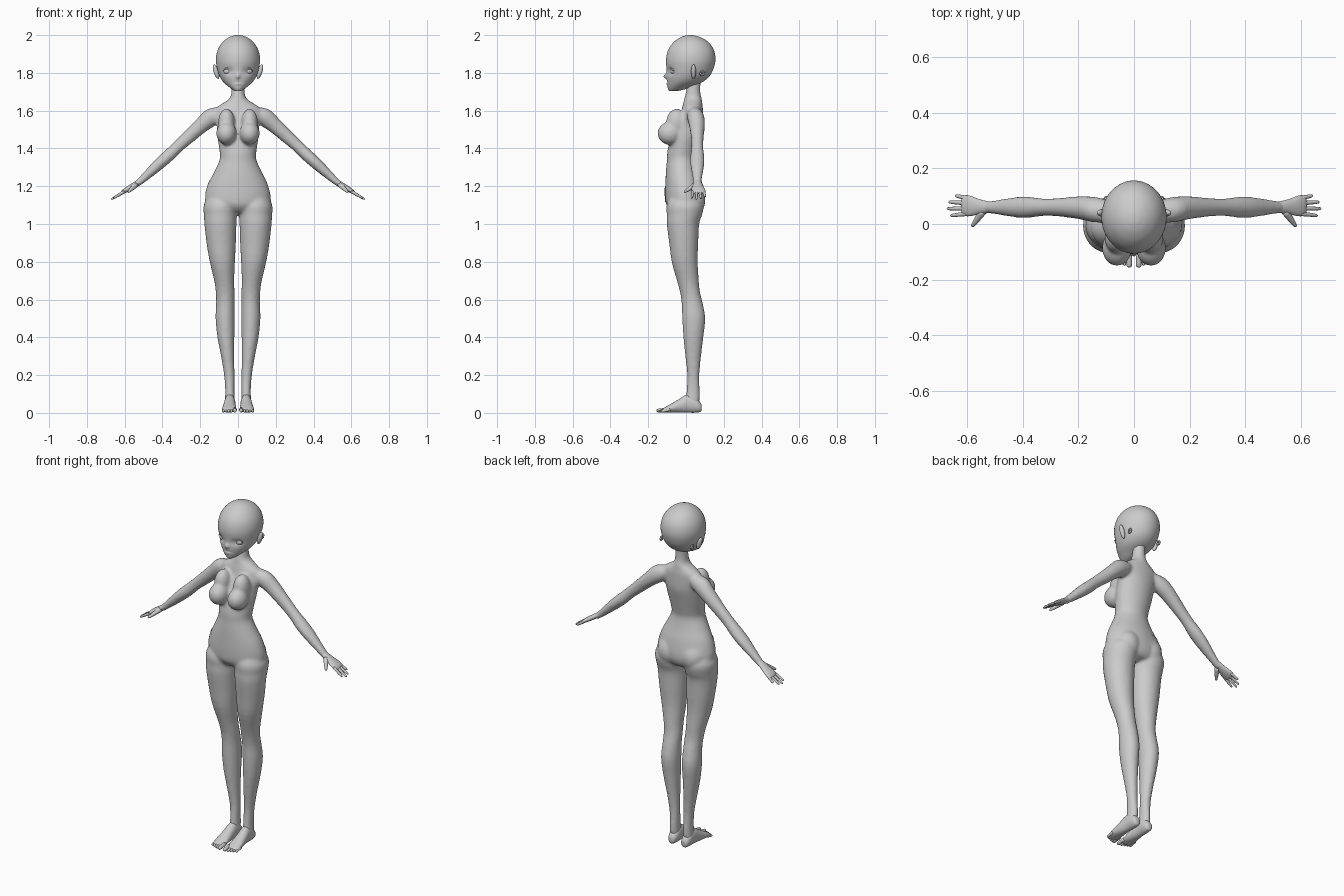
import bpy, bmesh, math
from mathutils import Vector, Matrix

X, Y, Z = Vector((1, 0, 0)), Vector((0, 1, 0)), Vector((0, 0, 1))
grey = bpy.data.materials.new("plain grey")
grey.diffuse_color = (0.6, 0.6, 0.6, 1)


def spline(rows, steps):
    """Catmull-Rom through rows of numbers."""
    out = []
    for i in range(len(rows) - 1):
        a, b = rows[max(i - 1, 0)], rows[i]
        c, d = rows[i + 1], rows[min(i + 2, len(rows) - 1)]
        for s in range(steps):
            t = s / steps
            out.append([0.5 * (2 * q + (r - p) * t + (2 * p - 5 * q + 4 * r - w) * t * t
                               + (3 * q - p - 3 * r + w) * t ** 3)
                        for p, q, r, w in zip(a, b, c, d)])
    return out + [list(rows[-1])]


def loft(bm, rows, u, v, side=1, steps=3, n=24):
    """Rows are x, y, z, radius along u, radius along v; side -1 mirrors in x."""
    rings = []
    for x, y, z, ru, rv in spline(rows, steps):
        ring = []
        for k in range(n):
            a = 2 * math.pi * k / n
            p = Vector((x, y, z)) + u * ru * math.cos(a) + v * rv * math.sin(a)
            ring.append(bm.verts.new((p.x * side, p.y, p.z)))
        rings.append(ring)
    for a, b in zip(rings, rings[1:]):
        for k in range(n):
            bm.faces.new((a[k], a[(k + 1) % n], b[(k + 1) % n], b[k]))
    bm.faces.new(rings[0])
    bm.faces.new(rings[-1])


def ball(bm, centre, radii, side=1, tilt=0):
    m = (Matrix.Translation((centre[0] * side, centre[1], centre[2]))
         @ Matrix.Rotation(tilt * side, 4, 'Y') @ Matrix.Diagonal((*radii, 1)))
    bmesh.ops.create_uvsphere(bm, u_segments=20, v_segments=12, radius=1, matrix=m)


def digit(bm, start, end, r0, r1, side=1):
    """Tapered finger or toe with a rounded tip."""
    a, b = Vector(start), Vector(end)
    d = (b - a).normalized()
    u = d.cross(Z).normalized()
    ts = ((0, r0), (0.5, (r0 + r1) / 2), (0.85, r1), (0.96, r1 * 0.7), (1, r1 * 0.15))
    loft(bm, [(*a.lerp(b, t), r, r) for t, r in ts], u, u.cross(d), side, 2, 10)


def finish(name, bm):
    bmesh.ops.recalc_face_normals(bm, faces=bm.faces[:])
    me = bpy.data.meshes.new(name)
    bm.to_mesh(me)
    bm.free()
    me.materials.append(grey)
    me.shade_smooth()
    ob = bpy.data.objects.new(name, me)
    bpy.context.collection.objects.link(ob)
    return ob


# Body: torso, limbs and rounded masses fused into one skin
bm = bmesh.new()
loft(bm, [(0, .045, 1.77, .032, .034), (0, .038, 1.70, .035, .038), (0, .037, 1.665, .044, .046),
          (0, .036, 1.64, .08, .05), (0, .034, 1.615, .115, .055), (0, .03, 1.58, .125, .06),
          (0, .015, 1.52, .113, .075), (0, -.005, 1.45, .107, .08), (0, -.02, 1.38, .097, .079),
          (0, -.024, 1.34, .097, .077), (0, -.02, 1.28, .124, .086), (0, -.012, 1.22, .154, .097),
          (0, -.006, 1.15, .173, .104), (0, -.004, 1.10, .168, .1), (0, 0, 1.065, .12, .075),
          (0, 0, 1.055, .06, .04)], X, Y, n=40)
leg = [(.092, -.006, 1.16, .06, .07), (.092, -.005, 1.10, .09, .098), (.093, -.008, 1.05, .088, .094),
       (.093, -.016, 1.0, .085, .086), (.089, -.012, .9, .078, .077), (.083, -.007, .8, .067, .069),
       (.073, .01, .7, .053, .058), (.068, .021, .64, .05, .053), (.067, .033, .58, .049, .056),
       (.068, .041, .5, .051, .061), (.064, .039, .4, .045, .053), (.055, .038, .3, .035, .042),
       (.046, .039, .2, .028, .032), (.043, .038, .12, .025, .035), (.043, .036, .07, .026, .037),
       (.043, .036, .03, .022, .03)]
arm = [(.07, .045, 1.60, .03, .03), (.13, .05, 1.572, .045, .05), (.19, .058, 1.525, .042, .042),
       (.26, .06, 1.462, .034, .036), (.32, .06, 1.408, .031, .032), (.37, .06, 1.36, .037, .033),
       (.42, .06, 1.315, .037, .031), (.48, .06, 1.26, .028, .024), (.53, .06, 1.215, .021, .017),
       (.55, .06, 1.2, .018, .013)]
for s in (1, -1):
    loft(bm, leg, X, Y, s)
    loft(bm, arm, Y, Vector((.7, 0, .7)), s)
    ball(bm, (.061, -.086, 1.48), (.054, .065, .061), s)     # bust
    ball(bm, (.061, -.05, 1.535), (.045, .056, .075), s)
    ball(bm, (.076, .027, 1.125), (.075, .076, .085), s)     # seat
body = finish("body", bm)
remesh = body.modifiers.new("skin", 'REMESH')
remesh.mode, remesh.voxel_size, remesh.use_smooth_shade = 'VOXEL', .008, True
relax = body.modifiers.new("relax", 'SMOOTH')
relax.factor, relax.iterations = .5, 7

# Thin fabric strip around one hip
bm = bmesh.new()
cols = []
for k in range(25):
    t = k / 24                                   # front to back round the -x side
    a = math.pi * (t - .5)
    top = 1.19 + .04 * math.sin(math.pi * t) + .015 * t
    cols.append([bm.verts.new((-.17 * math.cos(a), -.01 + .108 * math.sin(a), top - .08 * j / 8))
                 for j in range(9)])
for a, b in zip(cols, cols[1:]):
    for j in range(8):
        bm.faces.new((a[j], b[j], b[j + 1], a[j + 1]))
strip = finish("hip_strip", bm)
wrap = strip.modifiers.new("wrap", 'SHRINKWRAP')
wrap.target, wrap.offset, wrap.wrap_mode = body, .003, 'ABOVE_SURFACE'

# Hands: flat palm, four fingers and a thumb
for s, word in ((1, "left"), (-1, "right")):
    bm = bmesh.new()
    loft(bm, [(.515, .06, 1.228, .019, .015), (.555, .062, 1.203, .027, .014),
              (.59, .065, 1.181, .037, .013), (.61, .066, 1.168, .036, .01),
              (.618, .066, 1.163, .026, .005)], Y, Vector((.56, 0, .83)), s)
    for y0, y1, x, z in ((.037, .03, .66, 1.137), (.056, .055, .672, 1.13),
                         (.075, .079, .666, 1.134), (.093, .102, .642, 1.145)):
        digit(bm, (.6, y0, 1.173), (x, y1, z), .0085, .006, s)
    digit(bm, (.54, .05, 1.208), (.582, -.01, 1.168), .015, .0075, s)
    finish(word + "_hand", bm)

    # Feet: heel to ball, then five toes
    bm = bmesh.new()
    loft(bm, [(.042, .083, .03, .006, .01), (.042, .077, .03, .02, .024), (.042, .05, .042, .028, .041),
              (.043, .01, .05, .029, .049), (.045, -.04, .036, .033, .035), (.046, -.09, .022, .037, .02),
              (.046, -.118, .014, .033, .012), (.046, -.126, .012, .022, .007)], X, Z, s)
    for i in range(5):
        x, r = .017 + .0145 * i + (.003 if i else 0), .011 if i == 0 else .0075
        digit(bm, (x, -.1 + .004 * i, .018), (x, -.156 + .0065 * i, r), r, r * .9, s)
    finish(word + "_foot", bm)

# Head: stacked rings given as front y, back y, height, half width
profile = [(-.088, -.05, 1.703, .014), (-.094, -.01, 1.712, .03), (-.098, .03, 1.727, .05),
           (-.1, .085, 1.75, .076), (-.102, .122, 1.78, .096), (-.103, .145, 1.82, .11),
           (-.106, .156, 1.87, .117), (-.095, .148, 1.92, .108), (-.068, .122, 1.96, .084),
           (-.035, .085, 1.985, .054), (-.005, .05, 1.997, .025), (.015, .027, 2.0, .005)]
bm = bmesh.new()
loft(bm, [(0, (f + b) / 2, z, w, (b - f) / 2) for f, b, z, w in profile], X, Y, steps=5, n=72)


def bump(co, x, z, wx, wz):
    return math.exp(-((abs(co.x) - x) / wx) ** 2 - ((co.z - z) / wz) ** 2)


for v in bm.verts:
    if v.co.y < 0:
        v.co.y += (.011 * bump(v.co, .05, 1.808, .026, .018)      # eye sockets
                   - .017 * bump(v.co, 0, 1.782, .009, .012)      # nose
                   - .004 * bump(v.co, 0, 1.742, .016, .006)      # lips
                   + .004 * bump(v.co, 0, 1.75, .02, .003))
finish("head", bm)

# Face and side details
for s, word in ((1, "left"), (-1, "right")):
    bm = bmesh.new()
    ball(bm, (.052, -.062, 1.808), (.024, .018, .017), s)
    ball(bm, (.052, -.072, 1.808), (.012, .0095, .013), s)
    finish(word + "_eye", bm)

    bm = bmesh.new()                                              # upper eyelid
    lid = []
    for k in range(9):
        a = math.pi * (.08 + .84 * k / 8)
        x = .052 + .027 * math.cos(a)
        lid.append((x, -.084 + 6 * (x - .045) ** 2 + .25 * (x - .045), 1.808 + .018 * math.sin(a), .004, .0025))
    loft(bm, lid, Y, Z, s, 2, 8)
    finish(word + "_eyelid", bm)

    bm = bmesh.new()
    ball(bm, (.116, .04, 1.807), (.013, .013, .04), s, .3)
    finish(word + "_ear", bm)

    bm = bmesh.new()                                              # small knob behind the ear
    for k in range(6):
        a = math.pi * k / 3
        ball(bm, (.1, .086 + .009 * math.cos(a), 1.797 + .009 * math.sin(a)), (.006, .006, .006), s)
    finish(word + "_knob", bm)
